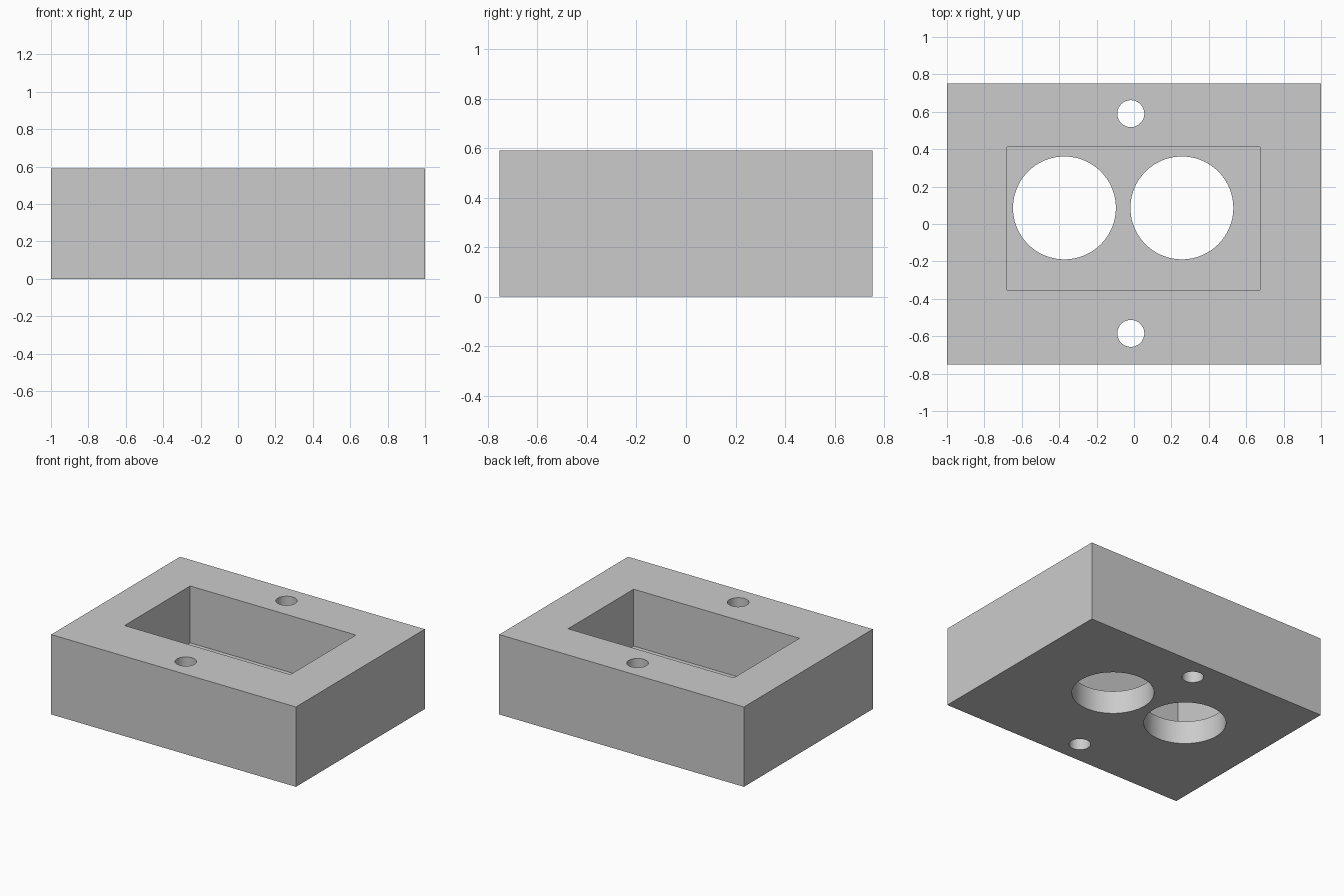
import bpy
import math

default_cube = bpy.data.objects.get("Cube")
if default_cube:
    bpy.data.objects.remove(default_cube, do_unlink=True)

HEIGHT = 0.59
FLOOR = 0.17

grey = bpy.data.materials.new("plain grey")
grey.use_nodes = True
colour = (0.6, 0.6, 0.6, 1)
grey.diffuse_color = colour
grey.node_tree.nodes["Principled BSDF"].inputs["Base Color"].default_value = colour


def box(name, x0, x1, y0, y1, z0, z1):
    """Axis-aligned box between two corners."""
    bpy.ops.mesh.primitive_cube_add(
        size=1, location=((x0 + x1) / 2, (y0 + y1) / 2, (z0 + z1) / 2))
    obj = bpy.context.object
    obj.name = name
    obj.scale = (x1 - x0, y1 - y0, z1 - z0)
    bpy.ops.object.transform_apply(location=True, rotation=False, scale=True)
    obj.data.materials.append(grey)
    return obj


def drill(name, x, y, radius):
    """Vertical cylinder long enough to pass through the whole block."""
    bpy.ops.mesh.primitive_cylinder_add(
        vertices=96, radius=radius, depth=2, location=(x, y, HEIGHT / 2))
    obj = bpy.context.object
    obj.name = name
    obj.data.materials.append(grey)
    return obj


# Solid block
block = box("housing_block", -1, 1, -0.752, 0.752, 0, HEIGHT)

# Rectangular pocket, two large round openings and two screw holes
cutters = [
    box("pocket_cutter", -0.68, 0.675, -0.353, 0.412, FLOOR, HEIGHT + 0.2),
    drill("right_opening_cutter", -0.372, 0.086, 0.275),
    drill("left_opening_cutter", 0.256, 0.086, 0.275),
    drill("back_screw_cutter", -0.017, 0.59, 0.072),
    drill("front_screw_cutter", -0.017, -0.585, 0.072),
]

bpy.ops.object.select_all(action='DESELECT')
block.select_set(True)
bpy.context.view_layer.objects.active = block
for cutter in cutters:
    cut = block.modifiers.new(cutter.name, 'BOOLEAN')
    cut.operation = 'DIFFERENCE'
    cut.solver = 'EXACT'
    cut.object = cutter
    bpy.ops.object.modifier_apply(modifier=cut.name)
    bpy.data.objects.remove(cutter, do_unlink=True)

# Smooth hole walls with crisp edges
bpy.ops.object.shade_smooth_by_angle(angle=math.radians(30))
